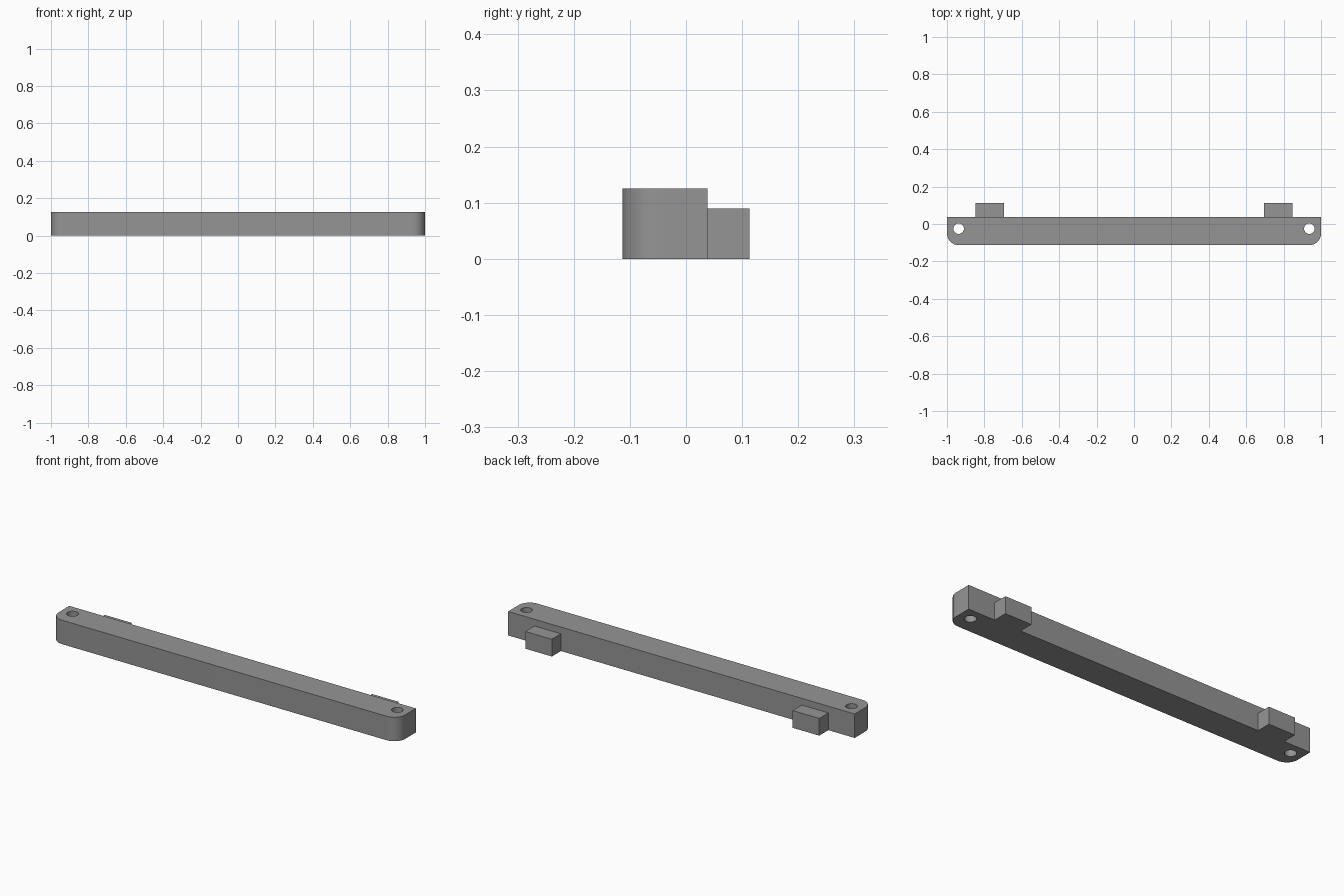
import bpy, bmesh, math

if "Cube" in bpy.data.objects:
    bpy.data.objects.remove(bpy.data.objects["Cube"])

grey = bpy.data.materials.new("mid grey")
grey.diffuse_color = (0.30, 0.30, 0.30, 1)
grey.use_nodes = True
grey.node_tree.nodes["Principled BSDF"].inputs["Base Color"].default_value = grey.diffuse_color


def prism(name, outline, z0, z1):
    """Extrude a counter-clockwise xy outline from z0 to z1."""
    bm = bmesh.new()
    face = bm.faces.new([bm.verts.new((x, y, z0)) for x, y in outline])
    top = bmesh.ops.extrude_face_region(bm, geom=[face])["geom"]
    verts = [v for v in top if isinstance(v, bmesh.types.BMVert)]
    bmesh.ops.translate(bm, verts=verts, vec=(0, 0, z1 - z0))
    bmesh.ops.recalc_face_normals(bm, faces=bm.faces)
    mesh = bpy.data.meshes.new(name)
    bm.to_mesh(mesh)
    bm.free()
    mesh.materials.append(grey)
    obj = bpy.data.objects.new(name, mesh)
    bpy.context.collection.objects.link(obj)
    return obj


def arc(cx, cy, r, start, end, steps):
    angles = [math.radians(start + (end - start) * i / steps) for i in range(steps + 1)]
    return [(cx + r * math.cos(a), cy + r * math.sin(a)) for a in angles]


FRONT, BACK, TAB_BACK = -0.113, 0.038, 0.113
HEIGHT, TAB_HEIGHT, R = 0.125, 0.09, 0.0625

# Long bar with two rounded front corners
outline = [(1, BACK), (-1, BACK)]
outline += arc(-1 + R, FRONT + R, R, 180, 270, 16)
outline += arc(1 - R, FRONT + R, R, 270, 360, 16)
bar = prism("bar", outline, 0, HEIGHT)

for side, label in ((-1, "left"), (1, "right")):
    # Screw hole through each end
    cutter = prism(label + "_hole_cutter",
                   arc(side * 0.9375, -0.025, 0.028, 0, 360, 32)[:-1], -0.05, HEIGHT + 0.05)
    cutter.hide_render = True
    cutter.hide_set(True)
    mod = bar.modifiers.new(label + "_hole", "BOOLEAN")
    mod.operation = "DIFFERENCE"
    mod.solver = "EXACT"
    mod.object = cutter

    # Lower tab on the back
    x0, x1 = sorted((side * 0.695, side * 0.848))
    prism(label + "_tab", [(x0, BACK), (x1, BACK), (x1, TAB_BACK), (x0, TAB_BACK)],
          0, TAB_HEIGHT)

# Apply the holes, then smooth the rounded walls
bpy.context.view_layer.objects.active = bar
bar.select_set(True)
for mod in list(bar.modifiers):
    bpy.ops.object.modifier_apply(modifier=mod.name)
bpy.ops.object.shade_smooth_by_angle(angle=math.radians(30))
